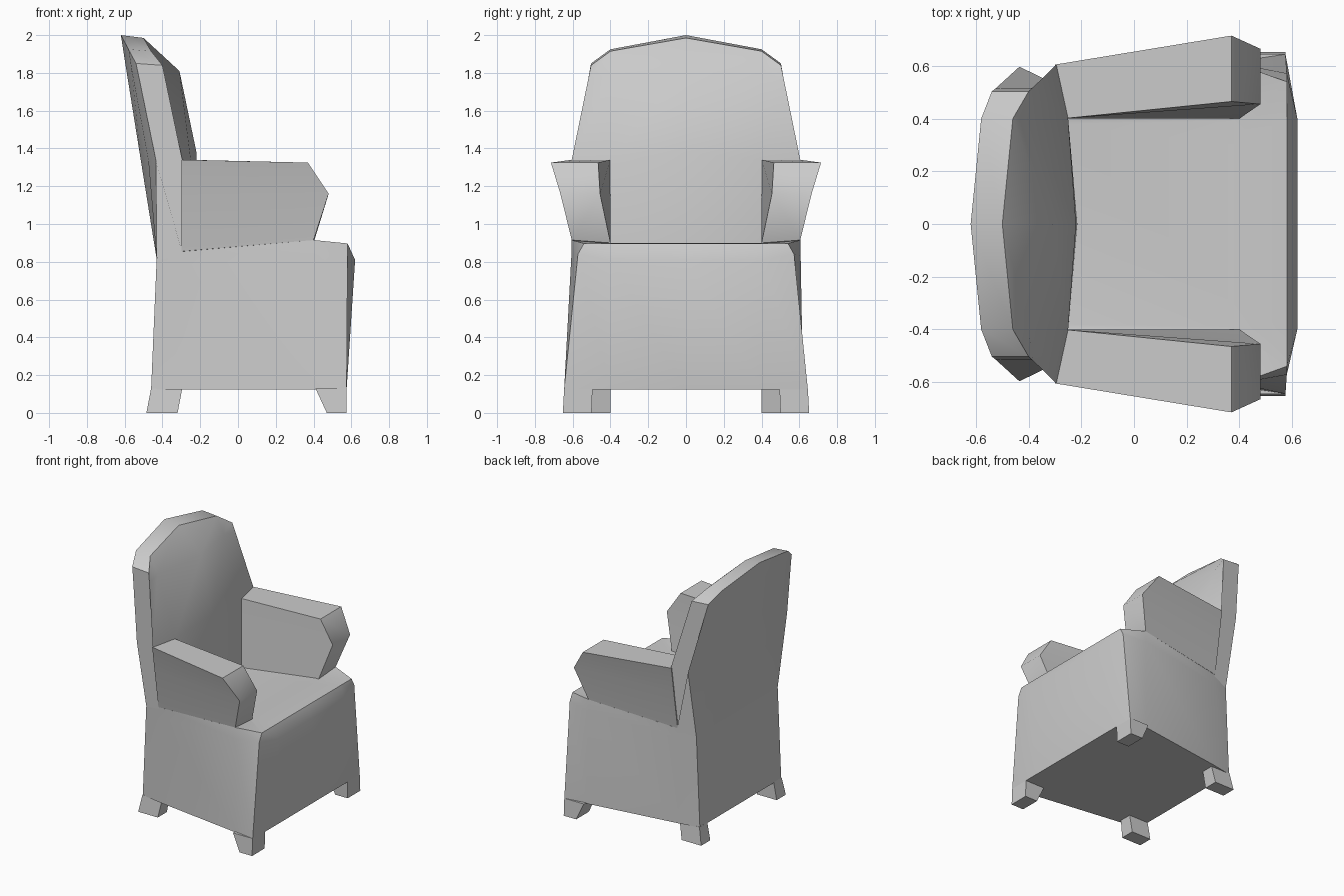
import bpy, bmesh, math

if "Cube" in bpy.data.objects:
    bpy.data.objects.remove(bpy.data.objects["Cube"])


def loft(name, rings, angle=30):
    """Skin equal-length rings of points and cap both ends."""
    bm = bmesh.new()
    rows = [[bm.verts.new(p) for p in ring] for ring in rings]
    n = len(rows[0])
    for a, b in zip(rows, rows[1:]):
        for i in range(n):
            j = (i + 1) % n
            bm.faces.new((a[i], a[j], b[j], b[i]))
    bm.faces.new(rows[0])
    bm.faces.new(rows[-1])
    bmesh.ops.recalc_face_normals(bm, faces=bm.faces)
    me = bpy.data.meshes.new(name)
    bm.to_mesh(me)
    bm.free()
    ob = bpy.data.objects.new(name, me)
    bpy.context.collection.objects.link(ob)
    bpy.ops.object.select_all(action='DESELECT')
    ob.select_set(True)
    bpy.context.view_layer.objects.active = ob
    bpy.ops.object.shade_smooth_by_angle(angle=math.radians(angle))
    return ob


def flip(p):
    return (p[0], -p[1], p[2])


def pair(name, rings, angle=30):
    """Build a part and its mirror copy across y = 0."""
    loft(name + "_left", rings, angle)
    loft(name + "_right", [[flip(p) for p in r] for r in rings], angle)


def full_ring(half):
    """Complete a plan outline from back centre to front centre."""
    return half + [flip(p) for p in reversed(half[1:-1])]


# Seat body: skirt bottom, rounded front edge, rim, then seat sloping to the back
body = [
    [(-.46, 0, .125), (-.46, .49, .125), (-.295, .52, .125), (.41, .62, .125),
     (.575, .645, .125), (.575, .4, .125), (.575, 0, .125)],
    [(-.432, 0, .78), (-.432, .49, .78), (-.29, .527, .78), (.40, .607, .83),
     (.58, .572, .84), (.62, .4, .81), (.62, 0, .81)],
    [(-.43, 0, .82), (-.43, .49, .82), (-.29, .53, .855), (.40, .605, .915),
     (.58, .54, .897), (.58, .4, .897), (.58, 0, .897)],
    [(-.28, 0, .81), (-.28, .38, .81), (-.28, .4, .81), (.37, .4, .90),
     (.37, .39, .90), (.37, .3, .90), (.37, 0, .90)],
]
loft("seat_body", [full_ring(r) for r in body])

# Backrest: cross-sections at centre, shoulder and outer edge
centre = [(-.43, 0, .81), (-.515, 0, 1.34), (-.60, 0, 1.87), (-.62, 0, 2.0),
          (-.50, 0, 1.985), (-.31, 0, 1.81), (-.22, 0, 1.38), (-.215, 0, .79)]
shoulder = [(-.43, .4, .81), (-.475, .4, 1.34), (-.565, .4, 1.83), (-.58, .4, 1.925),
            (-.46, .4, 1.915), (-.40, .4, 1.79), (-.25, .4, 1.34), (-.25, .4, .79)]
edge = [(-.43, .49, .81), (-.435, .597, 1.34), (-.525, .515, 1.78), (-.54, .503, 1.85),
        (-.40, .503, 1.84), (-.385, .517, 1.77), (-.295, .605, 1.34), (-.29, .527, .83)]
loft("backrest", [edge, shoulder, centre, [flip(p) for p in shoulder],
                  [flip(p) for p in edge]])

# Armrests flaring outward to the front
pair("armrest", [
    [(-.27, .4, .79), (-.30, .53, .855), (.40, .605, .915), (.40, .4, .90)],
    [(-.27, .4, 1.16), (-.30, .578, 1.16), (.48, .665, 1.16), (.48, .455, 1.16)],
    [(-.27, .4, 1.34), (-.30, .605, 1.34), (.37, .715, 1.325), (.37, .465, 1.325)],
], 53)


# Tapered feet
def foot(name, bottom, top):
    def ring(x0, x1, y0, y1, z):
        return [(x0, y0, z), (x1, y0, z), (x1, y1, z), (x0, y1, z)]
    pair(name, [ring(*bottom, 0), ring(*top, .13)])


foot("front_leg", (.47, .575, .50, .652), (.41, .575, .495, .645))
foot("back_leg", (-.485, -.32, .40, .51), (-.46, -.295, .40, .495))
